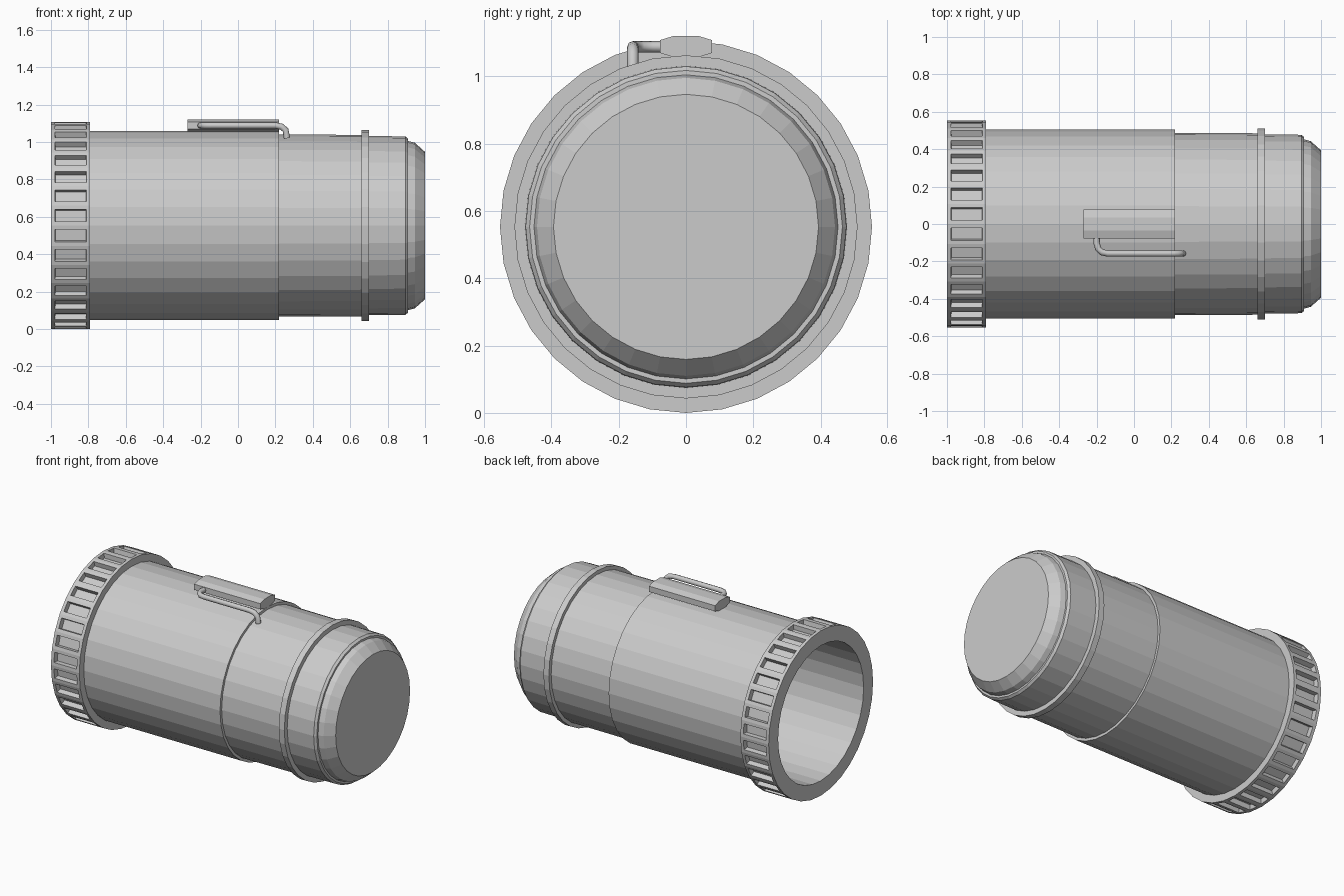
import bpy, bmesh, math
from mathutils import Vector

if "Cube" in bpy.data.objects:
    bpy.data.objects.remove(bpy.data.objects["Cube"])

SIDES = 32
AXIS_Z = 0.553


def finish(name, bm):
    bmesh.ops.remove_doubles(bm, verts=bm.verts, dist=1e-5)
    bmesh.ops.recalc_face_normals(bm, faces=bm.faces)
    mesh = bpy.data.meshes.new(name)
    bm.to_mesh(mesh)
    bm.free()
    obj = bpy.data.objects.new(name, mesh)
    bpy.context.collection.objects.link(obj)
    return obj


def lathe(profile, closed=True):
    """Spin (x, radius) points around the long axis."""
    bm = bmesh.new()
    rings = []
    for x, r in profile:
        rings.append([bm.verts.new((x, r * math.cos(2 * math.pi * i / SIDES),
                                    AXIS_Z + r * math.sin(2 * math.pi * i / SIDES)))
                      for i in range(SIDES)])
    pairs = list(zip(rings, rings[1:]))
    if closed:
        pairs.append((rings[-1], rings[0]))
    for a, b in pairs:
        for i in range(SIDES):
            j = (i + 1) % SIDES
            bm.faces.new((a[i], a[j], b[j], b[i]))
    if not closed:
        bm.faces.new(rings[0])
        bm.faces.new(rings[-1])
    return bm


# Hollow barrel, stepped on the outside, with a blunt closed nose
finish("barrel", lathe([
    (0.88, 0.45), (-0.99, 0.455), (-0.99, 0.505), (0.22, 0.505), (0.22, 0.487),
    (0.68, 0.485), (0.68, 0.479), (0.895, 0.477), (0.91, 0.465), (0.91, 0.452),
    (0.945, 0.443), (1.0, 0.394)], closed=False))

# Raised band near the nose
finish("band", lathe([(0.66, 0.46), (0.66, 0.51), (0.70, 0.51), (0.70, 0.46)]))

# Grip collar with one recessed slot per side
bm = lathe([(-1.0, 0.453), (-1.0, 0.553), (-0.79, 0.553), (-0.79, 0.453)])
bmesh.ops.recalc_face_normals(bm, faces=bm.faces)
outer = [f for f in bm.faces
         if math.hypot(f.calc_center_median().y, f.calc_center_median().z - AXIS_Z) > 0.54]
bmesh.ops.inset_individual(bm, faces=outer, thickness=0.021, use_even_offset=True)
bmesh.ops.inset_individual(bm, faces=outer, thickness=0.003, depth=-0.032, use_even_offset=True)
finish("grip_collar", bm)

# Clip block: gently arched section extruded along the barrel
half = [(0.035, 1.121), (0.078, 1.108), (0.078, 1.07), (0.035, 1.057)]
section = half + [(-y, z) for y, z in reversed(half)]
bm = bmesh.new()
ends = [[bm.verts.new((x, y, z)) for y, z in section] for x in (-0.27, 0.22)]
for i in range(len(section)):
    j = (i + 1) % len(section)
    bm.faces.new((ends[0][i], ends[0][j], ends[1][j], ends[1][i]))
for ring in ends:
    face = bm.faces.new(ring)
finish("clip_block", bm)

# Bent wire running from the block's side down into the barrel
path = [(-0.20, -0.06, 1.088), (-0.20, -0.10, 1.088), (-0.192, -0.132, 1.088),
        (-0.172, -0.151, 1.088), (-0.14, -0.158, 1.088), (0.20, -0.158, 1.088),
        (0.232, -0.158, 1.082), (0.254, -0.158, 1.064), (0.262, -0.158, 1.02)]
curve = bpy.data.curves.new("wire", "CURVE")
curve.dimensions = "3D"
curve.bevel_depth = 0.017
curve.bevel_resolution = 2
curve.use_fill_caps = True
spline = curve.splines.new("POLY")
spline.points.add(len(path) - 1)
for point, co in zip(spline.points, path):
    point.co = (*co, 1)
    point.radius = 1
wire = bpy.data.objects.new("wire", curve)
bpy.context.collection.objects.link(wire)
